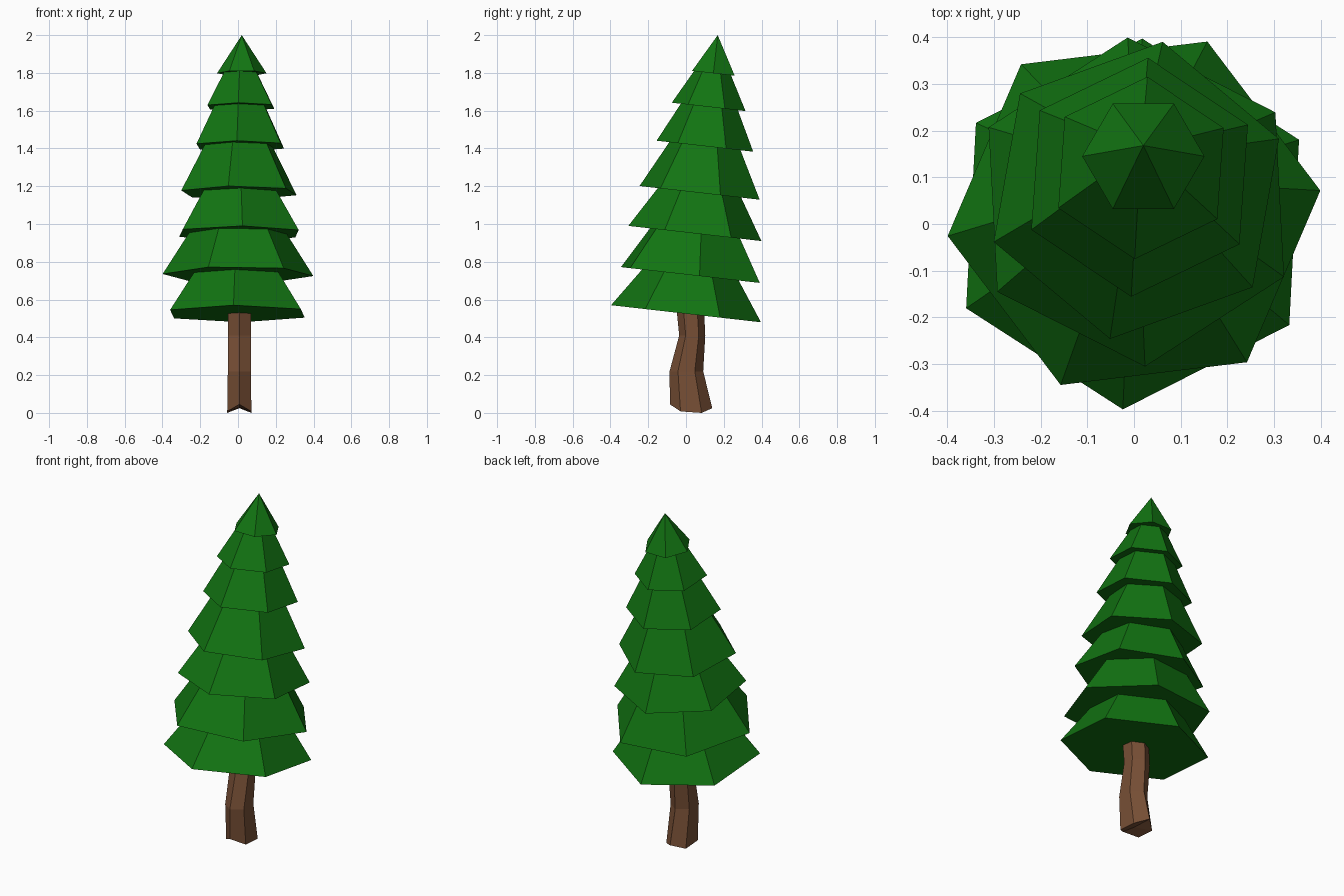
import bpy
import bmesh
from math import cos, sin, radians
from mathutils import Matrix, Vector

if "Cube" in bpy.data.objects:
    bpy.data.objects.remove(bpy.data.objects["Cube"])


def material(name, rgb):
    m = bpy.data.materials.new(name)
    m.diffuse_color = (*rgb, 1)
    m.use_nodes = True
    m.node_tree.nodes["Principled BSDF"].inputs["Base Color"].default_value = m.diffuse_color
    return m


GREEN = material("needle_green", (0.006, 0.175, 0.006))
BROWN = material("bark_brown", (0.185, 0.078, 0.036))


def add_object(name, bm, mat):
    bmesh.ops.recalc_face_normals(bm, faces=bm.faces[:])
    mesh = bpy.data.meshes.new(name)
    bm.to_mesh(mesh)
    bm.free()
    mesh.materials.append(mat)
    obj = bpy.data.objects.new(name, mesh)
    bpy.context.collection.objects.link(obj)
    return obj


def bridge(bm, a, b):
    n = len(a)
    for i in range(n):
        j = (i + 1) % n
        bm.faces.new((a[i], a[j], b[j], b[i]))


# Foliage tiers: centre x, y, z, radius, angle of first corner, full cone height
TIERS = [
    (-0.003, 0.000, 0.525, 0.400, -93, 0.58),
    (0.000, 0.023, 0.730, 0.402, 7, 0.63),
    (0.005, 0.047, 0.950, 0.355, -87, 0.58),
    (0.005, 0.072, 1.165, 0.325, -100, 0.61),
    (0.012, 0.100, 1.412, 0.258, -94, 0.51),
    (0.015, 0.120, 1.620, 0.197, -94, 0.36),
    (0.020, 0.145, 1.798, 0.131, 0, 0.203),
]
LEAN = Matrix.Rotation(radians(-6.5), 4, 'X')

for k, (x, y, z, r, phase, height) in enumerate(TIERS):
    bm = bmesh.new()
    place = Matrix.Translation((x, y, z)) @ LEAN

    def ring(radius, h):
        return [bm.verts.new(place @ Vector((radius * cos(a), radius * sin(a), h)))
                for a in (radians(phase + 60 * i) for i in range(6))]

    base = ring(r, 0)
    bm.faces.new(base)
    if k == len(TIERS) - 1:
        # pointed tip
        tip = bm.verts.new(place @ Vector((0, 0, height)))
        for i in range(6):
            bm.faces.new((base[i], base[(i + 1) % 6], tip))
    else:
        # blunt top hidden inside the tier above
        h = TIERS[k + 1][2] - z + 0.06
        top = ring(r * (1 - h / height), h)
        bridge(bm, base, top)
        bm.faces.new(top)
    add_object(f"foliage_tier_{k + 1}", bm, GREEN)

# Crooked six-sided trunk: z, centre y, half width x, half depth y
LEVELS = [(0.0, 0.027, 0.064, 0.112), (0.22, 0.002, 0.061, 0.089),
          (0.41, 0.033, 0.061, 0.069), (0.56, 0.022, 0.061, 0.073)]
FOOT = (0.045, 0.008, 0.0, 0.025, 0.0, 0.008)  # uneven foot heights
bm = bmesh.new()
rings = []
for n, (z, cy, wx, wy) in enumerate(LEVELS):
    ring_verts = []
    for i in range(6):
        a = radians(-90 + 60 * i)
        ring_verts.append(bm.verts.new((0.007 + wx * cos(a) / cos(radians(30)),
                                        cy + wy * sin(a),
                                        z + (FOOT[i] if n == 0 else 0))))
    rings.append(ring_verts)
for a, b in zip(rings, rings[1:]):
    bridge(bm, a, b)
bm.faces.new(rings[-1])
middle = bm.verts.new((0.007, 0.015, 0.03))
for i in range(6):
    bm.faces.new((rings[0][i], rings[0][(i + 1) % 6], middle))
add_object("trunk", bm, BROWN)
